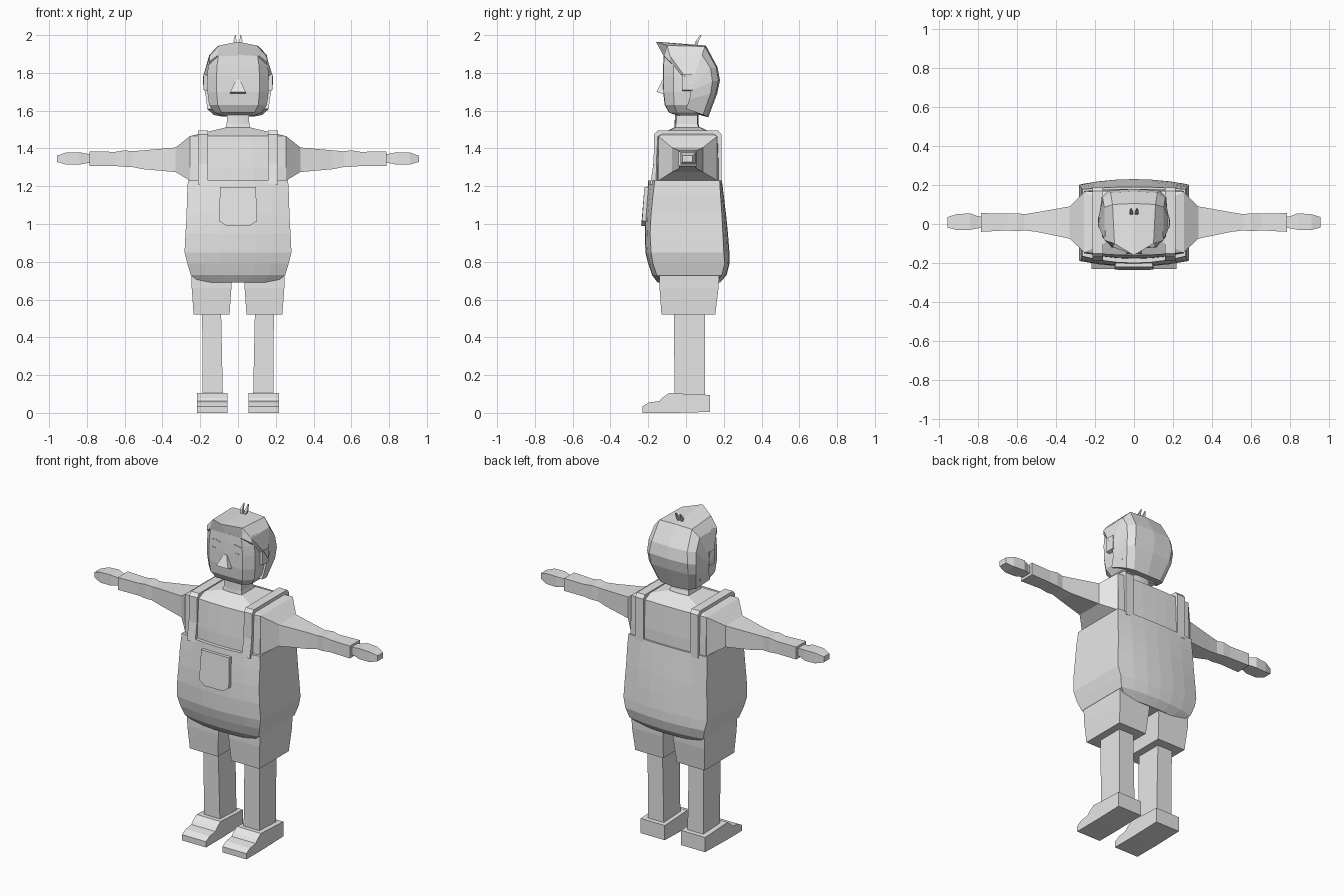
import bpy, bmesh

grey = bpy.data.materials.new("plain grey")
grey.diffuse_color = (0.8, 0.8, 0.8, 1)


def loft(name, rings):
    """Closed solid through equally long rings of points."""
    bm = bmesh.new()
    rows = [[bm.verts.new(p) for p in ring] for ring in rings]
    n = len(rows[0])
    for a, b in zip(rows, rows[1:]):
        for i in range(n):
            j = (i + 1) % n
            bm.faces.new((a[i], a[j], b[j], b[i]))
    bm.faces.new(rows[0])
    bm.faces.new(rows[-1])
    bmesh.ops.recalc_face_normals(bm, faces=bm.faces)
    me = bpy.data.meshes.new(name)
    bm.to_mesh(me)
    bm.free()
    me.materials.append(grey)
    ob = bpy.data.objects.new(name, me)
    bpy.context.collection.objects.link(ob)
    return ob


def mirrored(ob):
    """Copy a part to the other side of x = 0."""
    m = ob.modifiers.new("mirror", 'MIRROR')
    m.use_axis[0] = True
    return ob


def rect_z(z, x0, x1, y0, y1):
    return [(x0, y0, z), (x1, y0, z), (x1, y1, z), (x0, y1, z)]


def rect_x(x, y0, y1, z0, z1):
    return [(x, y0, z0), (x, y1, z0), (x, y1, z1), (x, y0, z1)]


def box(name, x0, x1, y0, y1, z0, z1):
    return loft(name, [rect_z(z0, x0, x1, y0, y1), rect_z(z1, x0, x1, y0, y1)])


def slab(name, profile, x0, x1):
    """Side profile (y, z) extruded across x."""
    return loft(name, [[(x, y, z) for y, z in profile] for x in (x0, x1)])


def bulge(z, w, fs, fc, bs, bc):
    """Ring with straight sides and bowed front and back."""
    ts = (-1, -.66, -.33, 0, .33, .66, 1)
    front = [(w * t, fs + (fc - fs) * (1 - t * t), z) for t in ts]
    back = [(w * t, bs + (bc - bs) * (1 - t * t), z) for t in reversed(ts)]
    return front + back


# Trousers, shirt and neck
loft("trousers", [bulge(*r) for r in (
    (.69, .20, -.13, -.15, .16, .18), (.73, .25, -.155, -.18, .19, .215),
    (.79, .268, -.175, -.20, .205, .23), (.85, .283, -.185, -.215, .20, .23),
    (.95, .278, -.19, -.218, .195, .222), (1.05, .272, -.185, -.215, .19, .212),
    (1.15, .27, -.175, -.207, .183, .20), (1.23, .265, -.165, -.20, .178, .19))])
loft("shirt", [bulge(*r) for r in (
    (1.18, .255, -.15, -.18, .17, .18), (1.3, .255, -.15, -.175, .17, .18),
    (1.465, .255, -.145, -.16, .165, .172), (1.51, .07, -.06, -.065, .075, .08))])
loft("neck", [bulge(*r) for r in (
    (1.49, .07, -.06, -.065, .075, .08), (1.53, .06, -.052, -.06, .06, .065),
    (1.62, .055, -.05, -.058, .06, .065))])

# Shoulder straps
mirrored(slab("strap", [(-.19, 1.21), (-.172, 1.32), (-.168, 1.475), (-.15, 1.495),
                        (.17, 1.495), (.187, 1.475), (.187, 1.21)], .158, .213))

# Belly pocket
loft("pocket", [[(x, y + dy, z) for x, y, z in (
    (-.095, -.195, 1.195), (.095, -.195, 1.195), (.1, -.208, 1.015),
    (.06, -.212, .99), (-.06, -.212, .99), (-.1, -.208, 1.015))]
    for dy in (-.025, .03)])

# Trouser legs, legs and shoes
mirrored(loft("trouser_leg", [rect_z(.52, .045, .235, -.13, .155),
                              rect_z(.66, .035, .245, -.14, .172),
                              rect_z(.74, .03, .247, -.14, .175)]))
mirrored(loft("leg", [rect_z(.08, .08, .187, -.06, .10),
                      rect_z(.56, .09, .19, -.065, .10)]))
shoe = [(-.23, .005), (-.23, .04), (-.195, .06), (-.14, .068), (-.125, .085),
        (-.09, .11), (.01, .105), (.127, .10), (.127, .01), (-.06, .003)]
mirrored(slab("shoe", [(y, max(0, z - .005)) for y, z in shoe], .055, .218))

# Arms and hands
mirrored(loft("arm", [rect_x(*r) for r in (
    (.24, -.145, .165, 1.23, 1.465), (.255, -.145, .165, 1.23, 1.465),
    (.33, -.075, .09, 1.275, 1.405), (.50, -.04, .06, 1.29, 1.39),
    (.56, -.033, .05, 1.302, 1.385), (.60, -.037, .055, 1.303, 1.39),
    (.65, -.033, .053, 1.307, 1.382), (.785, -.04, .056, 1.308, 1.384))]))
mirrored(loft("hand", [rect_x(*r) for r in (
    (.77, -.02, .035, 1.325, 1.37), (.80, -.022, .04, 1.322, 1.372),
    (.84, -.03, .055, 1.315, 1.38), (.91, -.03, .05, 1.315, 1.378),
    (.957, -.018, .035, 1.328, 1.362))]))


# Head
def head_ring(z, w, f, b):
    half = [(.7 * w, -f * .98), (w, -f * .55), (w, b)]
    return ([(0, -f, z)] + [(x, y, z) for x, y in half]
            + [(-x, y, z) for x, y in reversed(half)])


loft("head", [head_ring(*r) for r in (
    (1.575, .09, .05, .06), (1.59, .125, .09, .07), (1.63, .153, .113, .08),
    (1.70, .162, .121, .08), (1.78, .163, .122, .08), (1.84, .158, .121, .08),
    (1.895, .148, .118, .08))])

# Hair: half rows from the fringe over the crown to the nape
rows = [
    [(0, -.118, 1.89), (.11, -.117, 1.89), (.15, -.085, 1.86), (.166, -.005, 1.765)],
    [(0, -.16, 1.965), (.10, -.10, 1.945), (.15, -.085, 1.89), (.185, -.005, 1.78)],
    [(0, .105, 1.945), (.11, .10, 1.94), (.152, .085, 1.895), (.185, .025, 1.74)],
    [(0, .167, 1.83), (.12, .16, 1.83), (.16, .13, 1.825), (.18, .028, 1.72)],
    [(0, .18, 1.76), (.13, .172, 1.76), (.165, .14, 1.755), (.175, .025, 1.70)],
    [(0, .165, 1.69), (.125, .158, 1.69), (.16, .13, 1.69), (.168, .018, 1.66)],
    [(0, .118, 1.565), (.09, .112, 1.57), (.13, .09, 1.578), (.163, 0, 1.61)],
    [(0, .05, 1.585), (.08, .045, 1.585), (.11, .04, 1.59), (.14, 0, 1.615)]]
loft("hair", [[(-x, y, z) for x, y, z in reversed(r[1:])] + r for r in rows])

# Tuft on the crown
mirrored(loft("hair_tuft", [rect_z(1.93, .001, .010, .045, .055),
                            rect_z(1.97, .008, .024, .052, .068),
                            rect_z(2.0, .012, .016, .076, .082)]))

# Ears and nose
mirrored(loft("ear", [rect_x(.15, -.015, .03, 1.70, 1.78),
                      rect_x(.182, -.022, .035, 1.71, 1.795)]))
loft("nose", [rect_z(1.692, -.042, .042, -.135, -.11),
              rect_z(1.70, -.04, .04, -.155, -.11),
              rect_z(1.765, -.01, .01, -.124, -.11)])

# Brows and eyes as thin plates
mirrored(loft("brow", [[(x, -.122 + d, z) for x, z in (
    (.035, 1.828), (.065, 1.837), (.10, 1.832), (.10, 1.836), (.065, 1.842),
    (.035, 1.832))] for d in (0, .006)]))
mirrored(box("eye", .068, .09, -.123, -.116, 1.786, 1.791))
